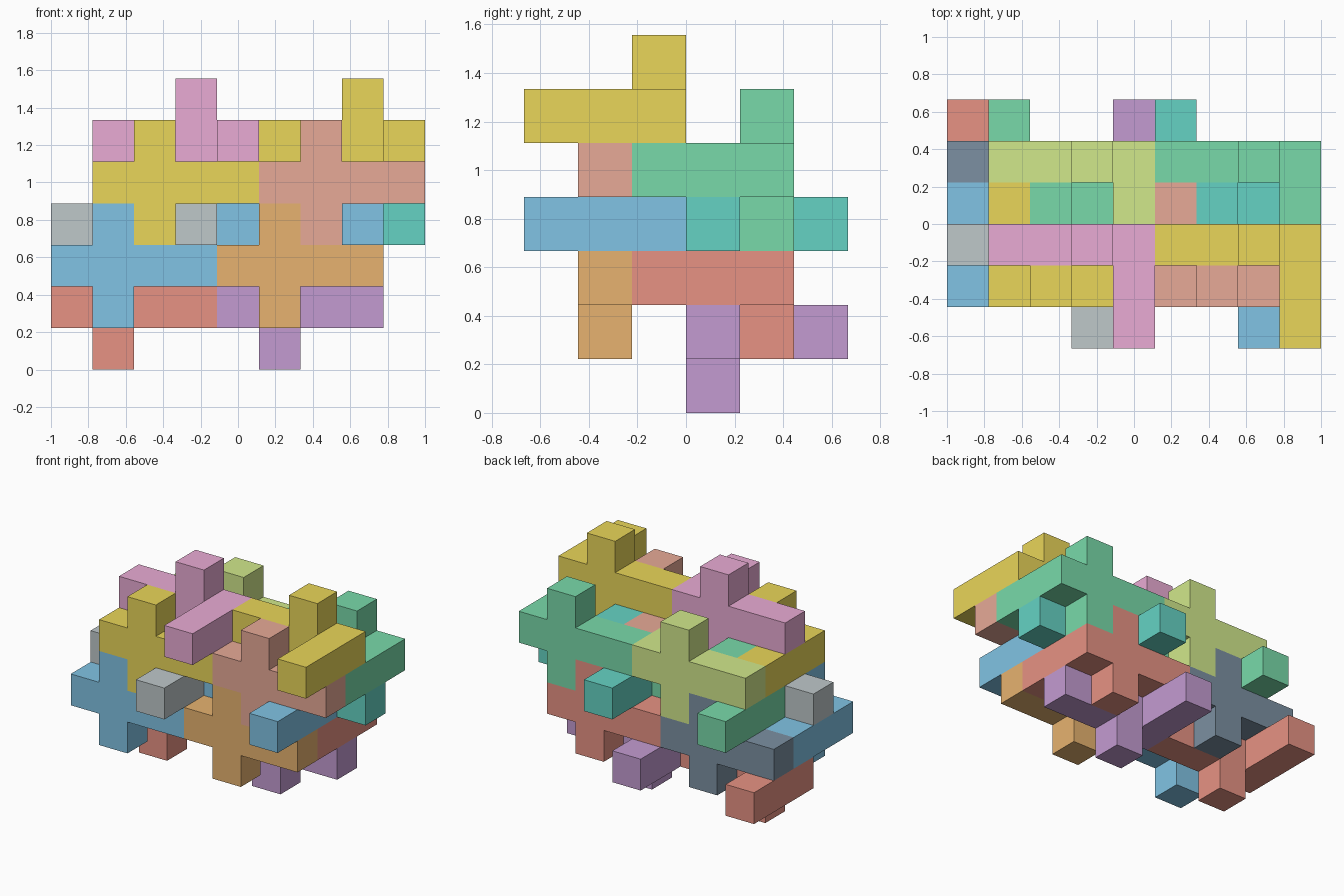
import bpy, bmesh, math
from mathutils import Vector

if "Cube" in bpy.data.objects:
    bpy.data.objects.remove(bpy.data.objects["Cube"])

U = 2 / 9  # edge of one cube cell

COLOURS = {
    "red": (0.80, 0.29, 0.23), "blue": (0.22, 0.55, 0.78),
    "purple": (0.55, 0.33, 0.64), "orange": (0.80, 0.45, 0.16),
    "navy": (0.20, 0.28, 0.36), "grey": (0.52, 0.58, 0.59),
    "teal": (0.13, 0.65, 0.55), "green": (0.19, 0.70, 0.40),
    "lime": (0.64, 0.81, 0.26), "yellow": (0.82, 0.67, 0.10),
    "salmon": (0.80, 0.40, 0.31), "pink": (0.82, 0.41, 0.66),
}


def make_material(name):
    mat = bpy.data.materials.new(name)
    mat.diffuse_color = (*COLOURS[name], 1)
    mat.use_nodes = True
    mat.node_tree.nodes["Principled BSDF"].inputs["Base Color"].default_value = mat.diffuse_color
    return mat


def piece_mesh():
    """Eight-cube piece: bar of four, a stud above and below, and an arm of two."""
    cells = {(i, 0, 0) for i in range(4)}
    cells |= {(1, 0, 1), (1, 0, -1), (0, 1, 0), (0, 2, 0)}
    bm = bmesh.new()
    for cell in cells:
        for axis in range(3):
            for sign in (-1, 1):
                n = Vector([sign if a == axis else 0 for a in range(3)])
                if tuple(int(c) for c in Vector(cell) + n) in cells:
                    continue  # no faces inside the piece
                u = Vector([1 if a == (axis + 1) % 3 else 0 for a in range(3)])
                v = n.cross(u)
                corners = [n + u + v, n - u + v, n - u - v, n + u - v]
                bm.faces.new([bm.verts.new((Vector(cell) + c / 2) * U) for c in corners])
    bmesh.ops.remove_doubles(bm, verts=bm.verts, dist=1e-4)
    bmesh.ops.dissolve_limit(bm, angle_limit=0.01, verts=bm.verts, edges=bm.edges)
    bmesh.ops.recalc_face_normals(bm, faces=bm.faces)
    mesh = bpy.data.meshes.new("piece")
    bm.to_mesh(mesh)
    bm.free()
    return mesh


BASE = piece_mesh()
MATS = {name: make_material(name) for name in COLOURS}


def add_piece(name, colour, i, j, k, turned):
    """Place the bar's corner cell at grid cell (i, j, k), optionally turned half round."""
    mesh = BASE.copy()
    mesh.name = name
    mesh.materials.append(MATS[colour])
    obj = bpy.data.objects.new(name, mesh)
    obj.location = ((i - 4) * U, (j - 2.5) * U, (k + 0.5) * U)
    obj.rotation_euler.z = math.pi if turned else 0
    bpy.context.collection.objects.link(obj)


# Layers: level, first x cell, front-bar row, back-bar row,
# and the (front, back) colours of the left and right pairs.
# "out" pieces have arms reaching +y, "turned" ones reach -y.
LAYERS = [
    ("bottom", 1, 0, 3, None, [("red", None), ("purple", None)]),
    ("lower", 2, 0, 1, 4, [("blue", "navy"), ("orange", "red")]),
    ("middle", 3, 0, 3, 2, [("green", "grey"), ("teal", "blue")]),
    ("upper", 4, 1, 1, 4, [("yellow", "lime"), ("salmon", "green")]),
    ("top", 5, 1, None, 2, [(None, "pink"), (None, "yellow")]),
]

for level, k, x0, out_row, turned_row, pairs in LAYERS:
    for side, (out, turned) in enumerate(pairs):
        x = x0 + 4 * side
        if out:
            # in the middle layer the +y pieces sit one cell further right
            shift = 1 if level == "middle" else 0
            add_piece(f"{level}_{out}_piece", out, x + shift, out_row, k, False)
        if turned:
            add_piece(f"{level}_{turned}_piece", turned, x + 3, turned_row, k, True)

bpy.data.meshes.remove(BASE)
